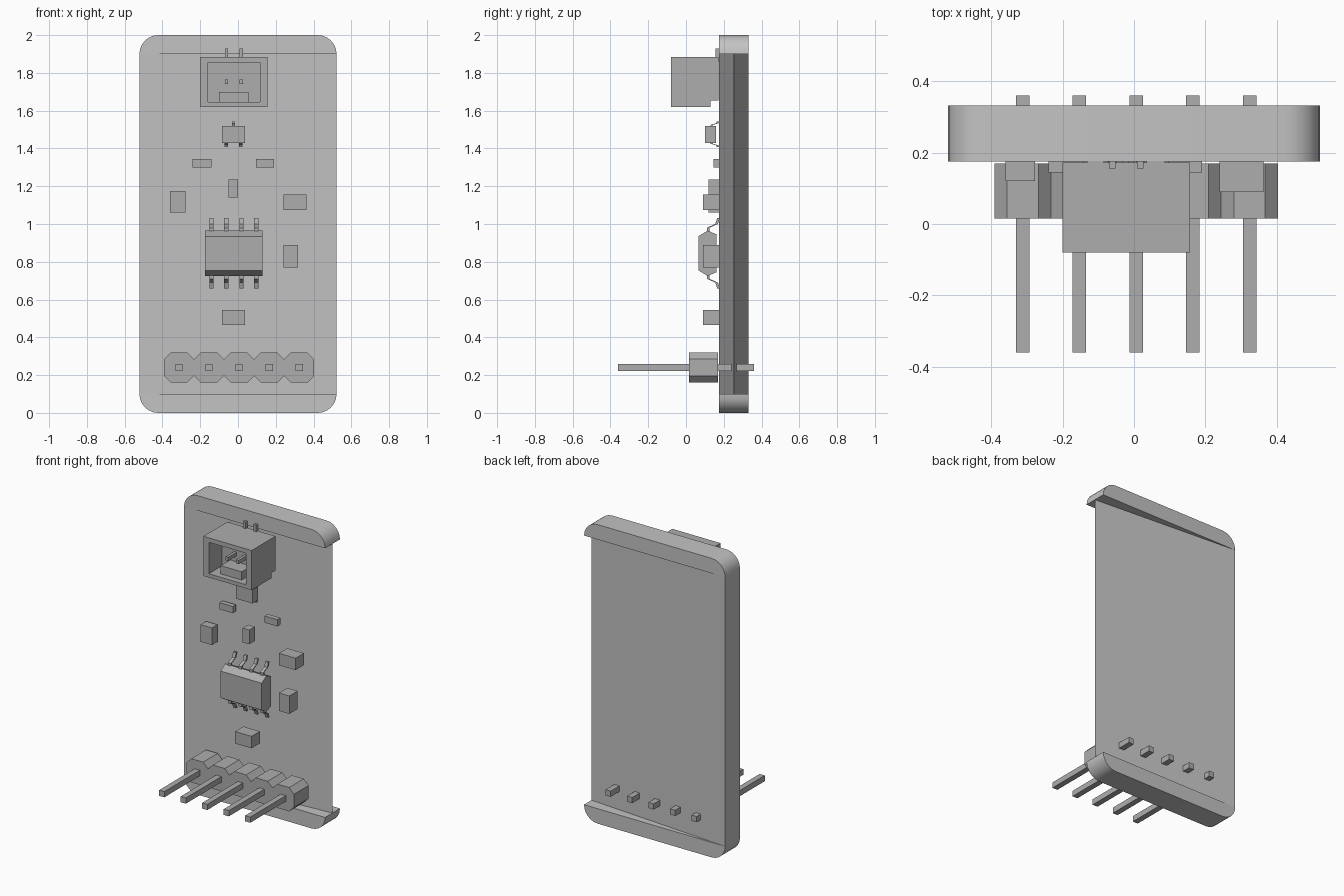
import bpy
import bmesh
import math
from mathutils import Vector

cube = bpy.data.objects.get("Cube")
if cube:
    bpy.data.objects.remove(cube, do_unlink=True)


def material(name, grey):
    m = bpy.data.materials.new(name)
    m.use_nodes = True
    colour = (grey, grey, grey, 1)
    m.diffuse_color = colour
    m.node_tree.nodes["Principled BSDF"].inputs["Base Color"].default_value = colour
    return m


BOARD = material("board grey", 0.55)
PARTS = material("component grey", 0.42)
FRONT, BACK = 0.175, 0.332   # board faces along y
HALF = 0.522                 # half board width


def add_prism(bm, points, axis, lo, hi):
    """Extrude a flat outline along x, y or z."""
    def place(p, h):
        c = list(p)
        c.insert("xyz".index(axis), h)
        return bm.verts.new(Vector(c))
    a = [place(p, lo) for p in points]
    b = [place(p, hi) for p in points]
    bm.faces.new(a)
    bm.faces.new(b[::-1])
    n = len(points)
    for i in range(n):
        j = (i + 1) % n
        bm.faces.new((a[j], a[i], b[i], b[j]))


def add_box(bm, x0, x1, y0, y1, z0, z1):
    add_prism(bm, [(x0, z0), (x1, z0), (x1, z1), (x0, z1)], "y", y0, y1)


def finish(name, bm, mat, smooth=False):
    bmesh.ops.recalc_face_normals(bm, faces=bm.faces)
    me = bpy.data.meshes.new(name)
    bm.to_mesh(me)
    bm.free()
    me.materials.append(mat)
    ob = bpy.data.objects.new(name, me)
    bpy.context.collection.objects.link(ob)
    if smooth:
        bpy.ops.object.select_all(action="DESELECT")
        ob.select_set(True)
        bpy.context.view_layer.objects.active = ob
        bpy.ops.object.shade_smooth_by_angle(angle=math.radians(30))
    return ob


def lead(bm, x, path, width=0.022, thick=0.014):
    """Bent flat lead following a y-z path."""
    outline = path + [(y + thick, z) for y, z in reversed(path)]
    add_prism(bm, outline, "x", x - width / 2, x + width / 2)


# Board: a body tapering to one edge, between rounded end caps
bm = bmesh.new()
mid = (FRONT + BACK) / 2
add_prism(bm, [(-HALF, FRONT), (HALF, mid), (-HALF, BACK)], "z", 0.1, 1.9)
finish("board_body", bm, BOARD)

R, STEPS = 0.1, 6
for name, base, sign in (("board_top_cap", 1.9, 1), ("board_bottom_cap", 0.1, -1)):
    arc = [(HALF - R + R * math.cos(t), base + sign * R * math.sin(t))
           for t in (math.pi / 2 * i / STEPS for i in range(STEPS + 1))]
    bm = bmesh.new()
    add_prism(bm, arc + [(-x, z) for x, z in reversed(arc)], "y", FRONT, BACK)
    finish(name, bm, BOARD, smooth=True)

# Pin header: five joined octagonal blocks with long square pins
PITCH, PIN_Z = 0.159, 0.24
centres = [0.006 + PITCH * i for i in range(-2, 3)]
a, b = PITCH / 2, 0.044
octagon = [(a, -b), (a, b), (b, a), (-b, a), (-a, b), (-a, -b), (-b, -a), (b, -a)]
bm = bmesh.new()
for c in centres:
    add_prism(bm, [(c + x, PIN_Z + z) for x, z in octagon], "y", 0.015, 0.17)
finish("header_housing", bm, PARTS)
bm = bmesh.new()
for c in centres:
    add_box(bm, c - 0.019, c + 0.019, -0.36, 0.36, PIN_Z - 0.019, PIN_Z + 0.019)
finish("header_pins", bm, PARTS)

# Eight-lead chip with bevelled ends
bm = bmesh.new()
lo, hi = 0.725, 0.965
body = [(0.065, lo + 0.03), (0.065, hi - 0.03), (0.115, hi),
        (0.162, hi - 0.02), (0.162, lo + 0.02), (0.115, lo)]
add_prism(bm, body, "x", -0.175, 0.13)
finish("chip_body", bm, PARTS)
bm = bmesh.new()
for x in (-0.141, -0.062, 0.018, 0.097):
    for edge, s in ((hi, 1), (lo, -1)):
        lead(bm, x, [(0.11, edge - s * 0.01), (0.11, edge + s * 0.015),
                     (0.155, edge + s * 0.035), (0.165, edge + s * 0.066)])
finish("chip_leads", bm, PARTS)

# Three-lead transistor
bm = bmesh.new()
add_box(bm, -0.085, 0.037, 0.1, 0.158, 1.43, 1.52)
for x, edge, s in ((-0.024, 1.52, 1), (-0.063, 1.43, -1), (0.015, 1.43, -1)):
    lead(bm, x, [(0.125, edge - s * 0.01), (0.13, edge + s * 0.005),
                 (0.16, edge + s * 0.013), (0.163, edge + s * 0.023)], 0.018, 0.012)
finish("transistor", bm, PARTS)

# Small surface parts: x range, z range, front y
passives = {
    "resistor_left": (-0.24, -0.14, 1.3, 1.345, 0.145),
    "resistor_right": (0.095, 0.19, 1.3, 1.345, 0.145),
    "resistor_middle": (-0.05, 0, 1.14, 1.235, 0.12),
    "capacitor_left": (-0.36, -0.277, 1.06, 1.175, 0.12),
    "capacitor_right": (0.24, 0.363, 1.075, 1.155, 0.09),
    "capacitor_side": (0.24, 0.317, 0.77, 0.89, 0.09),
    "capacitor_lower": (-0.085, 0.037, 0.465, 0.545, 0.09),
}
for name, (x0, x1, z0, z1, y0) in passives.items():
    bm = bmesh.new()
    add_box(bm, x0, x1, y0, 0.178, z0, z1)
    finish(name, bm, PARTS)

# Cable socket: block at the back, walls round an open front
X0, X1, Z0, Z1, Y0 = -0.2, 0.157, 1.62, 1.885, -0.08
bm = bmesh.new()
add_box(bm, X0, X1, 0.06, 0.13, Z0, Z1)
add_box(bm, X0, X1, 0.13, 0.172, Z0 + 0.035, Z1)
add_box(bm, X0, X1, Y0, 0.06, Z1 - 0.03, Z1)
for x0, x1 in ((X0, X0 + 0.04), (X1 - 0.04, X1)):
    add_box(bm, x0, x1, Y0, 0.06, Z0, Z1 - 0.03)
add_box(bm, X0 + 0.04, X1 - 0.04, Y0, 0.06, Z0, Z0 + 0.025)
finish("socket_shell", bm, PARTS)
bm = bmesh.new()
add_box(bm, -0.1, 0.055, -0.04, 0.06, Z0 + 0.025, 1.7)
finish("socket_key", bm, PARTS)
bm = bmesh.new()
for x in (-0.061, 0.017):
    add_box(bm, x - 0.009, x + 0.009, -0.03, 0.06, 1.74, 1.765)
    add_box(bm, x - 0.009, x + 0.009, 0.155, 0.178, 1.86, 1.93)
finish("socket_contacts", bm, PARTS)
